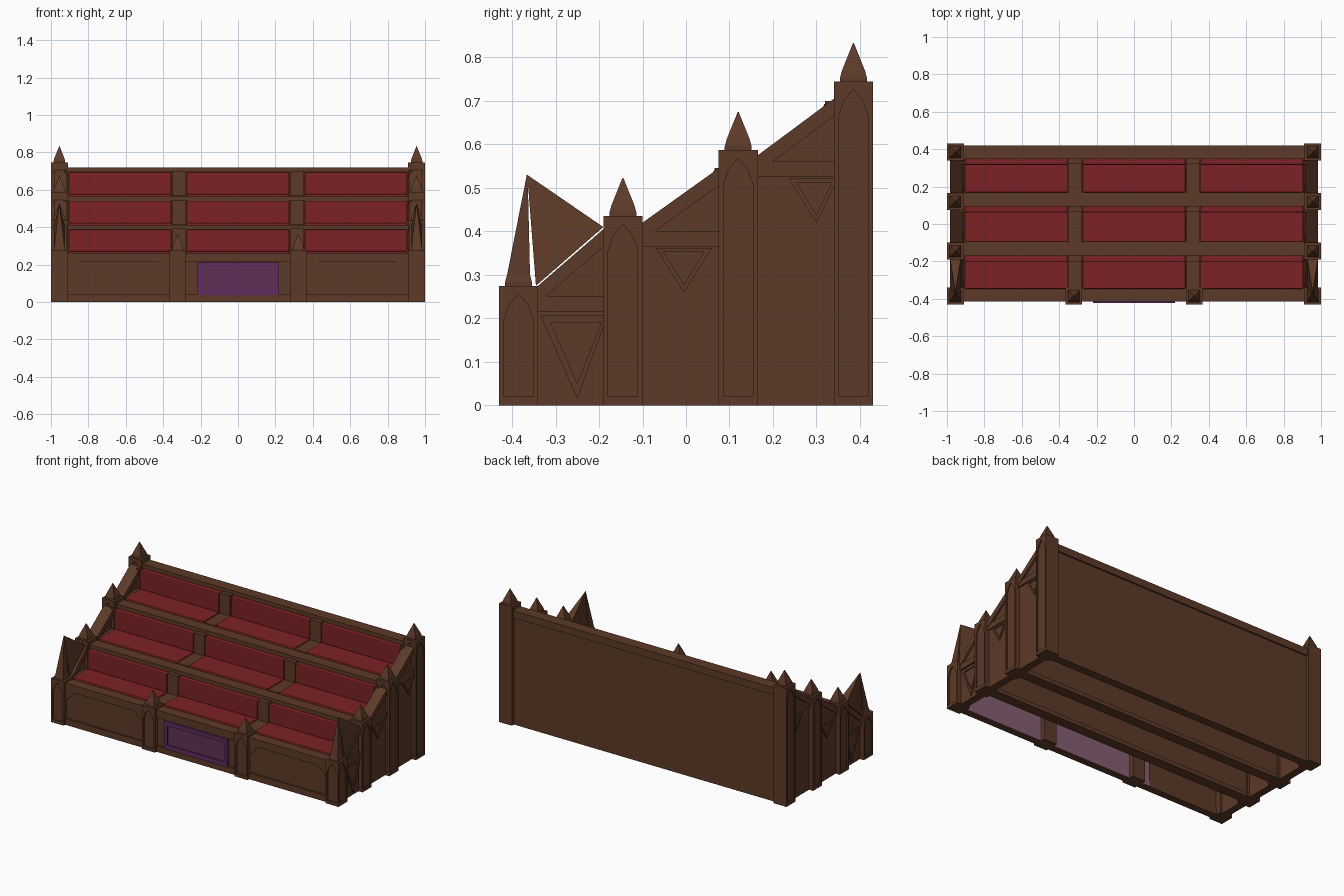
import bpy, bmesh, math

if "Cube" in bpy.data.objects:
    bpy.data.objects.remove(bpy.data.objects["Cube"])

def material(name, rgb):
    m = bpy.data.materials.new(name)
    m.diffuse_color = (*rgb, 1)
    m.use_nodes = True
    m.node_tree.nodes["Principled BSDF"].inputs["Base Color"].default_value = m.diffuse_color
    return m

WOOD = material("brown wood", (0.107, 0.042, 0.021))
RED = material("red upholstery", (0.205, 0.016, 0.019))
FRAME = material("purple frame", (0.115, 0.025, 0.118))
PANEL = material("purple panel", (0.115, 0.030, 0.092))
MAUVE = material("pale mauve", (0.24, 0.115, 0.17))

def mesh(name, verts, faces, mat):
    me = bpy.data.meshes.new(name)
    bm = bmesh.new()
    vs = [bm.verts.new(v) for v in verts]
    for f in faces:
        bm.faces.new([vs[i] for i in f])
    bmesh.ops.recalc_face_normals(bm, faces=bm.faces)
    bm.to_mesh(me)
    bm.free()
    me.materials.append(mat)
    ob = bpy.data.objects.new(name, me)
    bpy.context.collection.objects.link(ob)
    return ob

def loft(name, loops, mat):
    n = len(loops[0])
    faces = [tuple(range(n)), tuple(range((len(loops) - 1) * n, len(loops) * n))]
    for k in range(len(loops) - 1):
        for i in range(n):
            j = (i + 1) % n
            faces.append((k*n + i, k*n + j, k*n + n + j, k*n + n + i))
    return mesh(name, [v for l in loops for v in l], faces, mat)

def rect(x0, x1, y0, y1, z):
    return [(x0, y0, z), (x1, y0, z), (x1, y1, z), (x0, y1, z)]

def box(name, x0, x1, y0, y1, z0, z1, mat=WOOD, bevel=0):
    ob = loft(name, [rect(x0, x1, y0, y1, z0), rect(x0, x1, y0, y1, z1)], mat)
    if bevel:
        m = ob.modifiers.new("soft edge", 'BEVEL')
        m.width, m.segments = bevel, 2
    return ob

def prism(name, pts, x0, x1, mat=WOOD):
    # profile in y,z pushed along x
    return loft(name, [[(x, y, z) for y, z in pts] for x in (x0, x1)], mat)

def ring(name, outer, inner, place, mat=WOOD):
    # flat frame between two outlines; place(u, v, depth 0..1) gives xyz
    n = len(outer)
    verts = [place(u, v, d) for d in (0, 1) for loop in (outer, inner) for u, v in loop]
    faces = []
    for i in range(n):
        j = (i + 1) % n
        for a, b in ((0, n), (n, 3*n), (3*n, 2*n), (2*n, 0)):
            faces.append((a + i, a + j, b + j, b + i))
    return mesh(name, verts, faces, mat)

W, T = 0.045, 0.008

def post(name, x, y, h, sides):
    # square post with pointed-arch recess on chosen sides
    sx = [s for s in sides if s]
    x0 = x - W + (T if -1 in sx else 0)
    x1 = x + W - (T if 1 in sx else 0)
    box(name, x0, x1, y - W + T, y + W, 0, h)
    a = 0.034
    outer = [(-W, 0), (W, 0), (W, h-.07), (W, h), (0, h), (-W, h), (-W, h-.07)]
    inner = [(-a, .02), (a, .02), (a, h-.08), (a*.65, h-.045), (0, h-.018), (-a*.65, h-.045), (-a, h-.08)]
    for s in sides:
        if s:
            ring(name + "_side_arch", outer, inner,
                 lambda u, v, d: (x + s*(W - T + T*d), y + u, v))
        else:
            ring(name + "_front_arch", outer, inner,
                 lambda u, v, d: (x + u, y - W + T - T*d, v))

def finial(name, x, y, h, tip=None):
    tip = tip or (x, y, h + 0.088)
    r = 0.031
    loops = [rect(x - q, x + q, y - q, y + q, z) for q, z in ((r, h), (r, h + .008), (r*.85, h + .025))]
    tx, ty, tz = tip
    loops.append(rect(tx - .001, tx + .001, ty - .001, ty + .001, tz))
    loft(name, loops, WOOD)

# posts and finials on both sides
POSTS = [(-0.385, 0.275), (-0.145, 0.435), (0.12, 0.587), (0.385, 0.745)]
for s in (-1, 1):
    x = s * 0.955
    for i, (y, h) in enumerate(POSTS):
        post("side_post", x, y, h, (s, 0))
        if i:
            finial("finial", x, y, h)
    # stretched front finial with its fin running back to the second post
    finial("front_finial", x, -0.385, 0.275, (x, -0.365, 0.53))
    mesh("front_fin", [(x, -.365, .53), (x-.028, -.19, .41), (x+.028, -.19, .41),
                       (x-.028, -.345, .275), (x+.028, -.345, .275)],
         [(0, 1, 2), (0, 3, 1), (0, 2, 4), (0, 4, 3), (1, 3, 4, 2)], WOOD)
    # middle front posts
    post("front_post", s * 0.322, -0.385, 0.275, (0,))
    finial("front_finial", s * 0.322, -0.385, 0.275)

# side walls: panel, sloping rail, level rail, triangular tracery
BAYS = [(-.34, -.19, .275, .405, .215, ((-.335, .208), (-.25, .015), (-.165, .208))),
        (-.10, .075, .42, .545, .365, ((-.07, .362), (-.005, .26), (.06, .362))),
        (.165, .34, .575, .705, .525, ((.235, .522), (.3, .42), (.365, .522)))]
for s in (-1, 1):
    for y0, y1, za, zb, zr, tri in BAYS:
        prism("side_panel", [(y0, 0), (y1, 0), (y1, zb - .01), (y0, za - .01)], s*.925, s*.972)
        prism("sloping_rail", [(y0, za - .04), (y1, zb - .04), (y1, zb), (y0, za)], s*.915, s*.985)
        box("level_rail", *sorted((s*.93, s*.982)), y0, y1, zr, zr + .036)
        cy = tri[1][0]
        cz = (2*tri[0][1] + tri[1][1]) / 3
        inner = [(cy + (u - cy)*.72, cz + (v - cz)*.72) for u, v in tri]
        clip = [(min(max(u, y0 - .01), y1 + .01), v) for u, v in tri]
        inn = [(min(max(u, y0 + .005), y1 - .005), v) for u, v in inner]
        ring("triangle_tracery", clip, inn, lambda u, v, d: (s*(.97 + .009*d), u, v))

# front wall with rails and corner braces
box("front_wall", -.93, .93, -.405, -.375, 0, .25)
box("front_top_rail", -.93, .93, -.415, -.35, .215, .263)
box("front_bottom_rail", -.93, .93, -.415, -.37, 0, .04)
for x0, x1 in ((-.91, -.367), (.367, .91)):
    for xa, d in ((x0, 1), (x1, -1)):
        loft("corner_brace", [[(xa, y, .15), (xa + d*.065, y, .216), (xa, y, .216)] for y in (-.412, -.4)], WOOD)

# purple front plaque and the plate inside the front wall
box("plaque", -.2, .2, -.414, -.404, .06, .19, PANEL)
def outline(x, z0, z1):
    return [(-x, z0), (x, z0), (x, z1), (-x, z1)]
ring("plaque_frame", outline(.22, .038, .212), outline(.197, .066, .187),
     lambda u, v, d: (u, -.404 - .018*d, v), FRAME)
box("inner_plate", -.42, .92, -.375, -.367, 0, .22, MAUVE)

# stepped seating: riser wall, rail, seat deck, cushions
ROWS = [(-.35, -.17, .255, .412), (-.10, .095, .405, .566), (.165, .35, .558, .72)]
for y0, y1, zs, zt in ROWS:
    box("riser_wall", -.93, .93, y1 + .008, y1 + .06, 0, zt - .01)
    box("seat_rail", -.93, .93, y1 - .002, y1 + .07, zt - .027, zt)
    box("seat_deck", -.93, .93, y0 - .01, y1 + .02, zs - .03, zs)
    if zt < .7:
        box("floor_beam", -.93, .93, y1 + .002, y1 + .066, 0, .025)
    for xc in (-.63, 0, .63):
        x0, x1 = xc - .275, xc + .275
        box("seat_cushion", x0, x1, y0 + .003, y1 - .02, zs, zs + .018, RED, .006)
        box("back_cushion", x0, x1, y1 - .034, y1 + .005, zs + .015, zt - .025, RED, .007)
    for xa, xb in ((-.93, -.908), (-.352, -.278), (.278, .352), (.908, .93)):
        box("seat_divider", xa, xb, y0, y1, zs, zs + .013)
        box("back_divider", xa, xb, y1 - .03, y1 + .01, zs, zt - .02)

# back wall and its rails
box("back_wall", -.93, .93, .365, .408, 0, .70)
box("back_top_rail", -.93, .93, .36, .42, .675, .72)
